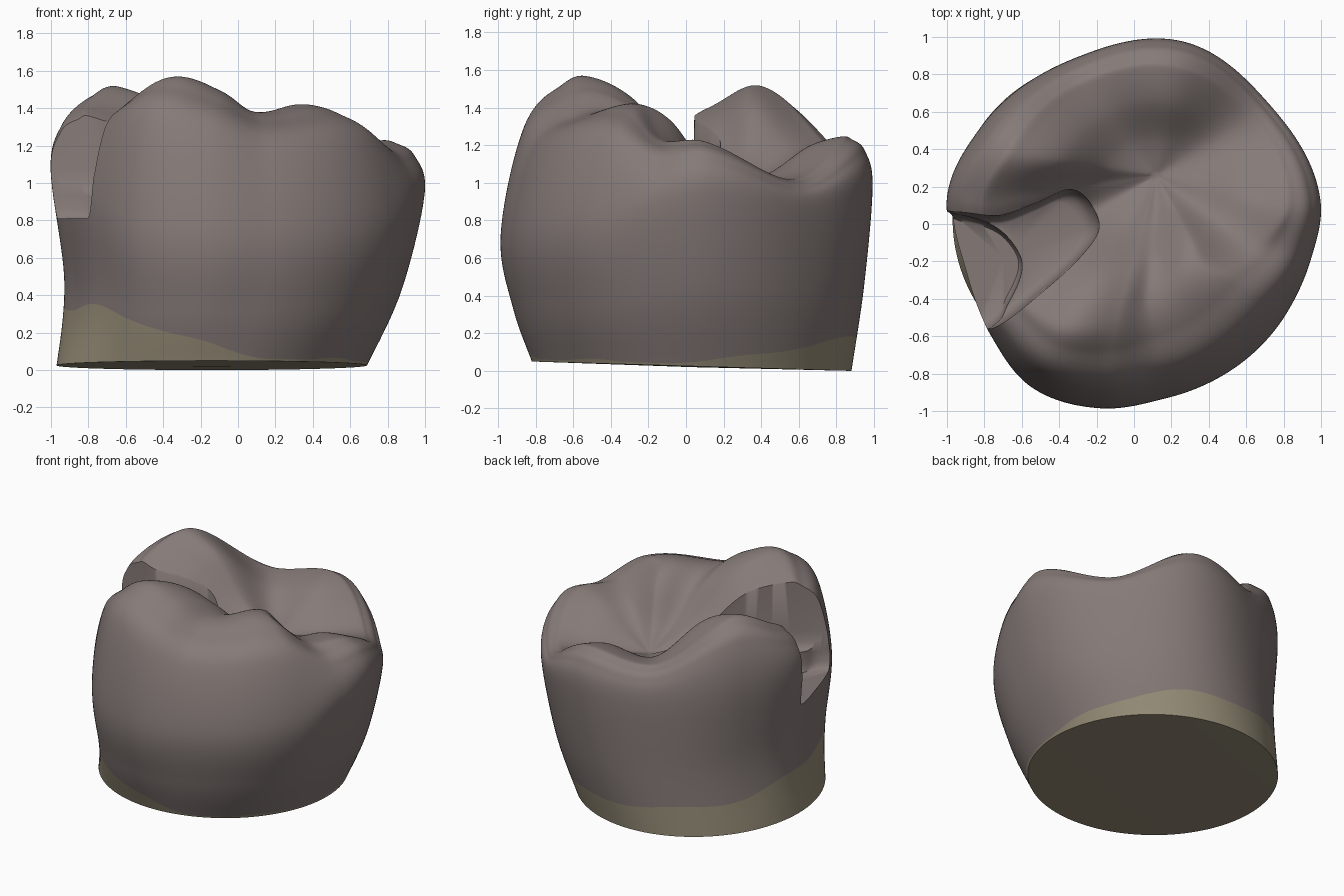
import bpy, bmesh
from math import cos, sin, radians
from mathutils import Vector

if "Cube" in bpy.data.objects:
    bpy.data.objects.remove(bpy.data.objects["Cube"])

# Per angle: degrees, bulge radius, bulge z, crest radius, crest z, root band height
ROWS = [
    (7, 1.003, 0.95, 0.78, 1.22, 0.05),
    (42, 0.965, 0.86, 0.82, 1.02, 0.13),
    (75, 1.01, 0.98, 0.84, 1.24, 0.18),
    (110, 0.94, 0.95, 0.77, 1.20, 0.20),
    (148, 0.97, 1.08, 0.73, 1.51, 0.25),
    (172, 1.01, 1.08, 0.78, 1.39, 0.32),
    (195, 0.94, 0.92, 0.74, 1.22, 0.33),
    (218, 0.97, 0.88, 0.67, 1.44, 0.34),
    (238, 1.03, 0.76, 0.61, 1.565, 0.27),
    (260, 1.00, 0.72, 0.50, 1.49, 0.17),
    (281, 0.945, 0.72, 0.42, 1.38, 0.08),
    (329, 0.945, 0.78, 0.43, 1.41, 0.05),
    (349, 0.965, 0.88, 0.62, 1.23, 0.05),
]
BASIN = Vector((0.12, 0.26, 0.99))   # deepest point of the chewing surface


def hermite(p0, p1, m0, m1, t):
    return (p0 * (2*t**3 - 3*t*t + 1) + m0 * (t**3 - 2*t*t + t)
            + p1 * (3*t*t - 2*t**3) + m1 * (t**3 - t*t))


def sample(deg):
    """Smooth periodic lookup in ROWS."""
    n = len(ROWS)

    def row(i):
        return ROWS[i % n][0] + 360 * (i // n), ROWS[i % n][1:]
    i = -1
    while row(i + 1)[0] <= deg:
        i += 1
    (a, pa), (b, pb), (c, pc), (d, pd) = [row(i + k) for k in (-1, 0, 1, 2)]
    h, t = c - b, (deg - b) / (c - b)
    return [hermite(pb[k], pc[k], (pc[k] - pa[k]) / (c - a) * h,
                    (pd[k] - pb[k]) / (d - b) * h, t) for k in range(5)]


def spline(pts, steps, closed=False):
    n, out = len(pts), []
    for i in range(n if closed else n - 1):
        if closed:
            p = [pts[(i + k) % n] for k in (-1, 0, 1, 2)]
        else:
            p = [pts[min(max(i + k, 0), n - 1)] for k in (-1, 0, 1, 2)]
        for s in range(steps):
            out.append(hermite(p[1], p[2], (p[2] - p[0]) / 2, (p[3] - p[1]) / 2, s / steps))
    return out if closed else out + [pts[-1].copy()]


def at_z(col, z):
    """Point where a rising profile reaches height z."""
    for a, b in zip(col, col[1:]):
        if b.z >= z:
            return a.lerp(b, (z - a.z) / (b.z - a.z))


def loft(name, rings, low, high, mats):
    """Skin stacked closed rings, with a fan at each end."""
    bm = bmesh.new()
    vs = [[bm.verts.new(p) for p in r] for r in rings]
    n = len(rings[0])
    for a, b in zip(vs, vs[1:]):
        for i in range(n):
            j = (i + 1) % n
            bm.faces.new((a[i], a[j], b[j], b[i]))
    lo, hi = bm.verts.new(low), bm.verts.new(high)
    for i in range(n):
        j = (i + 1) % n
        bm.faces.new((lo, vs[0][j], vs[0][i]))
        bm.faces.new((hi, vs[-1][i], vs[-1][j]))
    bmesh.ops.recalc_face_normals(bm, faces=bm.faces)
    me = bpy.data.meshes.new(name)
    bm.to_mesh(me)
    bm.free()
    for m in mats:
        me.materials.append(m)
    ob = bpy.data.objects.new(name, me)
    bpy.context.collection.objects.link(ob)
    return ob


def material(name, col):
    m = bpy.data.materials.new(name)
    m.diffuse_color = (*col, 1)
    m.use_nodes = True
    m.node_tree.nodes["Principled BSDF"].inputs["Base Color"].default_value = m.diffuse_color
    return m


enamel = material("enamel", (0.235, 0.195, 0.185))
root = material("root", (0.31, 0.27, 0.19))

# Tooth crown: one vertical profile per angle, from base edge over the crest into the basin
N, LOW, HIGH, STEPS = 240, 5, 16, 12
columns = []
for i in range(N):
    th = radians(360 * i / N)
    R, bz, cr, cz, band = sample(360 * i / N)
    d = Vector((cos(th), sin(th), 0))
    up = Vector((0, 0, 1))
    base = Vector((-0.14 + 0.83 * d.x, 0.03 + 0.85 * d.y, 0.025 - 0.025 * d.y))
    waist = 0.06 * max(0, -d.x) ** 3
    mid = base.lerp(d * R, 0.6) - d * waist
    mid.z = 0.45 * bz
    crest = d * cr + up * cz

    def inner(t, h):
        p = crest.lerp(BASIN, t)
        p.z = BASIN.z + h * (cz - BASIN.z)
        return p
    col = spline([base, mid, d * R + up * bz,
                  d * (cr + 0.76 * (R - cr)) + up * (bz + 0.72 * (cz - bz)),
                  d * (cr + 0.36 * (R - cr)) + up * (bz + 0.945 * (cz - bz)),
                  crest, inner(0.3, 0.8), inner(0.65, 0.27), inner(0.97, 0)], STEPS)
    # Put one ring exactly on the edge of the root-coloured band
    wall, top = col[:2 * STEPS + 1], col[2 * STEPS + 1:]
    edge = max(band + 0.012 * sin(7 * th), base.z + 0.012)
    zs = [base.z + (edge - base.z) * k / LOW for k in range(LOW)]
    zs += [edge + (bz - edge) * k / HIGH for k in range(HIGH)]
    columns.append([at_z(wall, z) for z in zs] + [wall[-1]] + top)
rings = [list(r) for r in zip(*columns)]
crown = loft("tooth_crown", rings, (-0.14, 0.03, 0.02), BASIN, [enamel, root])
for p in crown.data.polygons:
    if p.index < N * LOW or p.normal.z < -0.9:
        p.material_index = 1

# Filling cavity: shallow channel and deeper side box, both with rounded floors
CHANNEL = [(-1.25, 0.06), (-0.95, 0.06), (-0.72, 0.04), (-0.52, 0.11), (-0.35, 0.18),
           (-0.24, 0.12), (-0.19, -0.02), (-0.29, -0.17), (-0.5, -0.36), (-0.78, -0.57),
           (-1.25, -0.78)]
BOX = [(-1.25, 0.06), (-0.95, 0.05), (-0.75, -0.01), (-0.63, -0.13), (-0.6, -0.25),
       (-0.67, -0.42), (-0.78, -0.56), (-1.25, -0.78)]
for name, outline, floor in (("channel_cutter", CHANNEL, 0.95), ("box_cutter", BOX, 0.81)):
    loop = spline([Vector((x, y, 0)) for x, y in outline], 8, True)
    c = Vector((-0.7, -0.18, 0))
    levels = [(0.82, floor), (0.90, floor + 0.015), (0.96, floor + 0.05),
              (1.0, floor + 0.12), (1.08, 1.9)]
    stack = [[c + (p - c) * s + Vector((0, 0, z)) for p in loop] for s, z in levels]
    cutter = loft(name, stack, c + Vector((0, 0, floor)), c + Vector((0, 0, 1.9)), [enamel])
    cutter.hide_render = True
    mod = crown.modifiers.new(name, 'BOOLEAN')
    mod.operation, mod.solver, mod.object = 'DIFFERENCE', 'EXACT', cutter
    bpy.context.view_layer.objects.active = crown
    bpy.ops.object.modifier_apply(modifier=mod.name)
    bpy.data.objects.remove(cutter)

# Smooth shading with sharp cavity and base edges
bpy.ops.object.select_all(action='DESELECT')
crown.select_set(True)
bpy.context.view_layer.objects.active = crown
bpy.ops.object.shade_smooth_by_angle(angle=radians(50))
